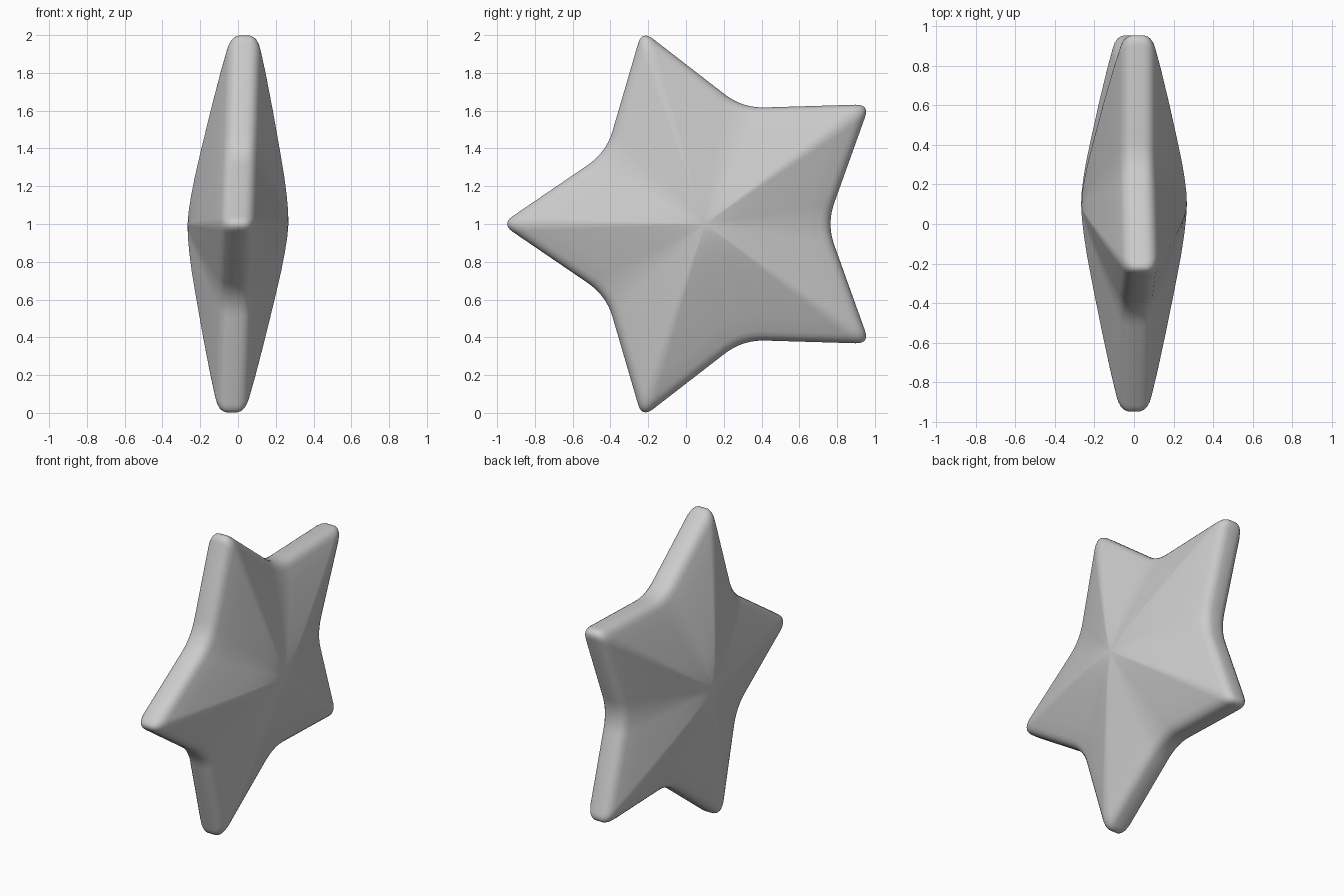
import bpy, bmesh
from math import sin, cos, pi
from mathutils import Vector

if "Cube" in bpy.data.objects:
    bpy.data.objects.remove(bpy.data.objects["Cube"])

CY, CZ = 0.10, 1.0          # star centre in the y-z plane
R_TIP, R_IN = 1.078, 0.645  # corner radii before rounding
TILT = 0.033                # slight lean of the top towards +x

# Star outline with rounded tips and inner corners
corners = []
for i in range(10):
    a = pi + i * pi / 5
    r = R_TIP if i % 2 == 0 else R_IN
    corners.append(Vector((r * cos(a), r * sin(a))))

outline = []
for i, c in enumerate(corners):
    cut = 0.075 if i % 2 == 0 else 0.12
    a = c + (corners[i - 1] - c).normalized() * cut
    b = c + (corners[(i + 1) % 10] - c).normalized() * cut
    for k in range(9):
        t = k / 8
        outline.append(a * (1 - t) ** 2 + c * 2 * t * (1 - t) + b * t * t)

# Half cross-section from rim to centre: (outline scale, half thickness)
half = [(1.0, 0.03), (0.992, 0.05), (0.978, 0.065), (0.955, 0.079),
        (0.92, 0.09), (0.8, 0.12), (0.6, 0.165), (0.4, 0.207),
        (0.25, 0.237), (0.15, 0.253), (0.07, 0.263)]
profile = [(s, -h) for s, h in reversed(half)] + half

bm = bmesh.new()


def point(p, s, x):
    return bm.verts.new((x + TILT * s * p.y, CY + s * p.x, CZ + s * p.y))


rings = [[point(p, s, x) for p in outline] for s, x in profile]
n = len(outline)
for r0, r1 in zip(rings, rings[1:]):
    for j in range(n):
        k = (j + 1) % n
        bm.faces.new((r0[j], r0[k], r1[k], r1[j]))

# Close both domes at the centre
for ring, x in ((rings[0], -0.267), (rings[-1], 0.267)):
    apex = bm.verts.new((x, CY, CZ))
    for j in range(n):
        bm.faces.new((ring[j], ring[(j + 1) % n], apex))

bmesh.ops.recalc_face_normals(bm, faces=bm.faces)
for f in bm.faces:
    f.smooth = True
mesh = bpy.data.meshes.new("star")
bm.to_mesh(mesh)
bm.free()
star = bpy.data.objects.new("star", mesh)
bpy.context.collection.objects.link(star)
